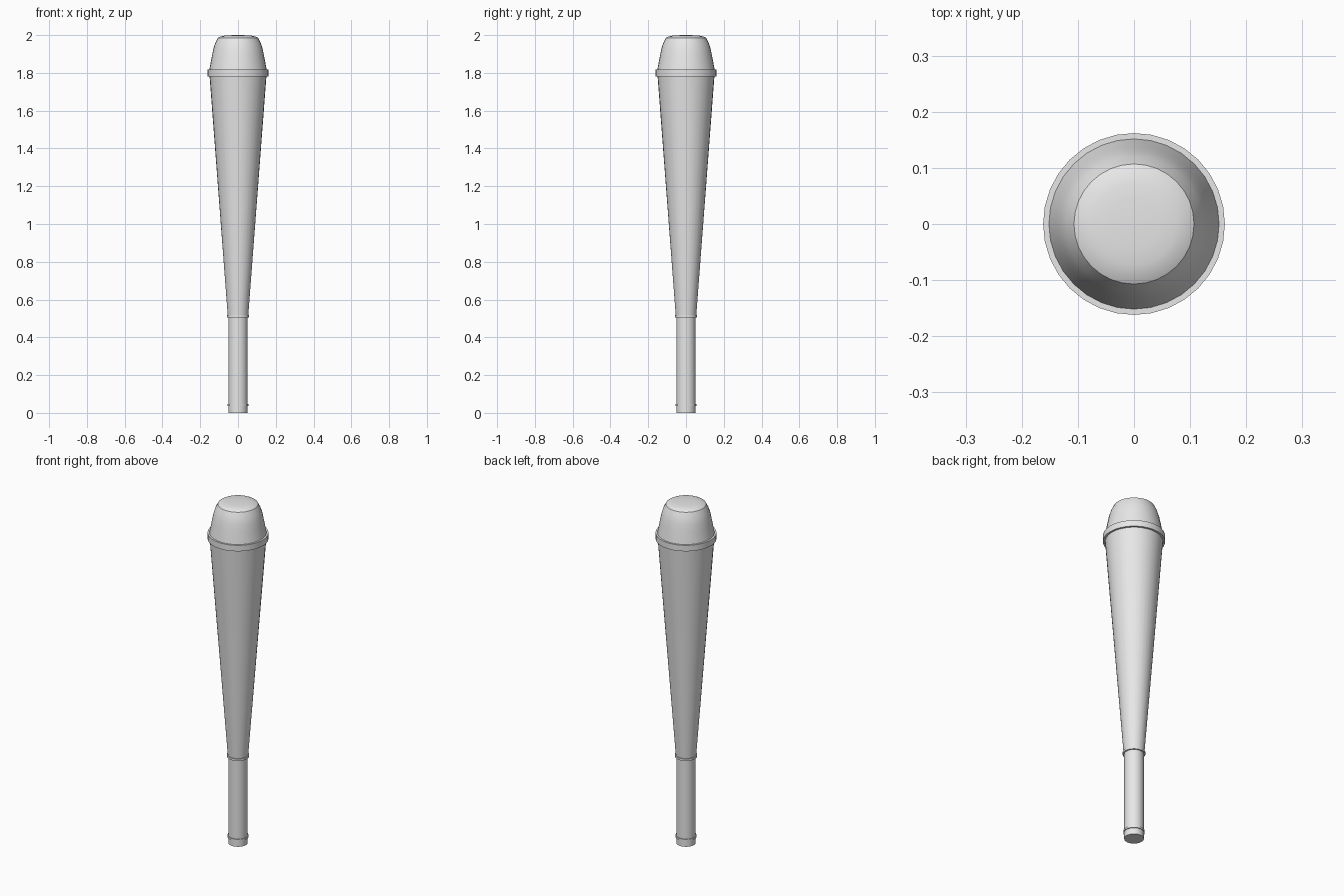
import bpy, bmesh, math

cube = bpy.data.objects.get("Cube")
if cube:
    bpy.data.objects.remove(cube, do_unlink=True)

SIDES = 32

grey = bpy.data.materials.new("light_grey")
grey.use_nodes = True
colour = (0.8, 0.8, 0.8, 1)
grey.diffuse_color = colour
grey.node_tree.nodes["Principled BSDF"].inputs["Base Color"].default_value = colour


def lathe(name, profile):
    """Spin (radius, height) points around z, capping open ends."""
    bm = bmesh.new()
    rings = []
    for r, z in profile:
        rings.append([bm.verts.new((r * math.cos(math.tau * i / SIDES),
                                    r * math.sin(math.tau * i / SIDES), z))
                      for i in range(SIDES)])
    for low, high in zip(rings, rings[1:]):
        for i in range(SIDES):
            j = (i + 1) % SIDES
            bm.faces.new((low[i], low[j], high[j], high[i]))
    bm.faces.new(rings[0][::-1])
    bm.faces.new(rings[-1])
    mesh = bpy.data.meshes.new(name)
    bm.to_mesh(mesh)
    bm.free()
    mesh.materials.append(grey)
    obj = bpy.data.objects.new(name, mesh)
    bpy.context.collection.objects.link(obj)
    bpy.ops.object.select_all(action="DESELECT")
    obj.select_set(True)
    bpy.context.view_layer.objects.active = obj
    bpy.ops.object.shade_smooth_by_angle(angle=math.radians(30))
    return obj


def band(name, radius, bottom, top):
    return lathe(name, [(radius, bottom), (radius, top)])


# Straight grip with two thin bands
lathe("handle", [(0.051, 0), (0.051, 0.51)])
band("pommel_band", 0.056, 0.036, 0.046)
band("grip_band", 0.059, 0.506, 0.518)

# Long flaring body and its wide collar
lathe("tapered_body", [(0.054, 0.512), (0.151, 1.79)])
band("collar", 0.162, 1.782, 1.817)

# Rounded head with a shallow domed cap
lathe("head", [(0.153, 1.81), (0.139, 1.885), (0.131, 1.925),
               (0.121, 1.957), (0.107, 1.985)])
lathe("domed_cap", [(0.107, 1.985), (0.094, 1.992), (0.073, 1.997),
                    (0.045, 1.999), (0.01, 2.0)])
